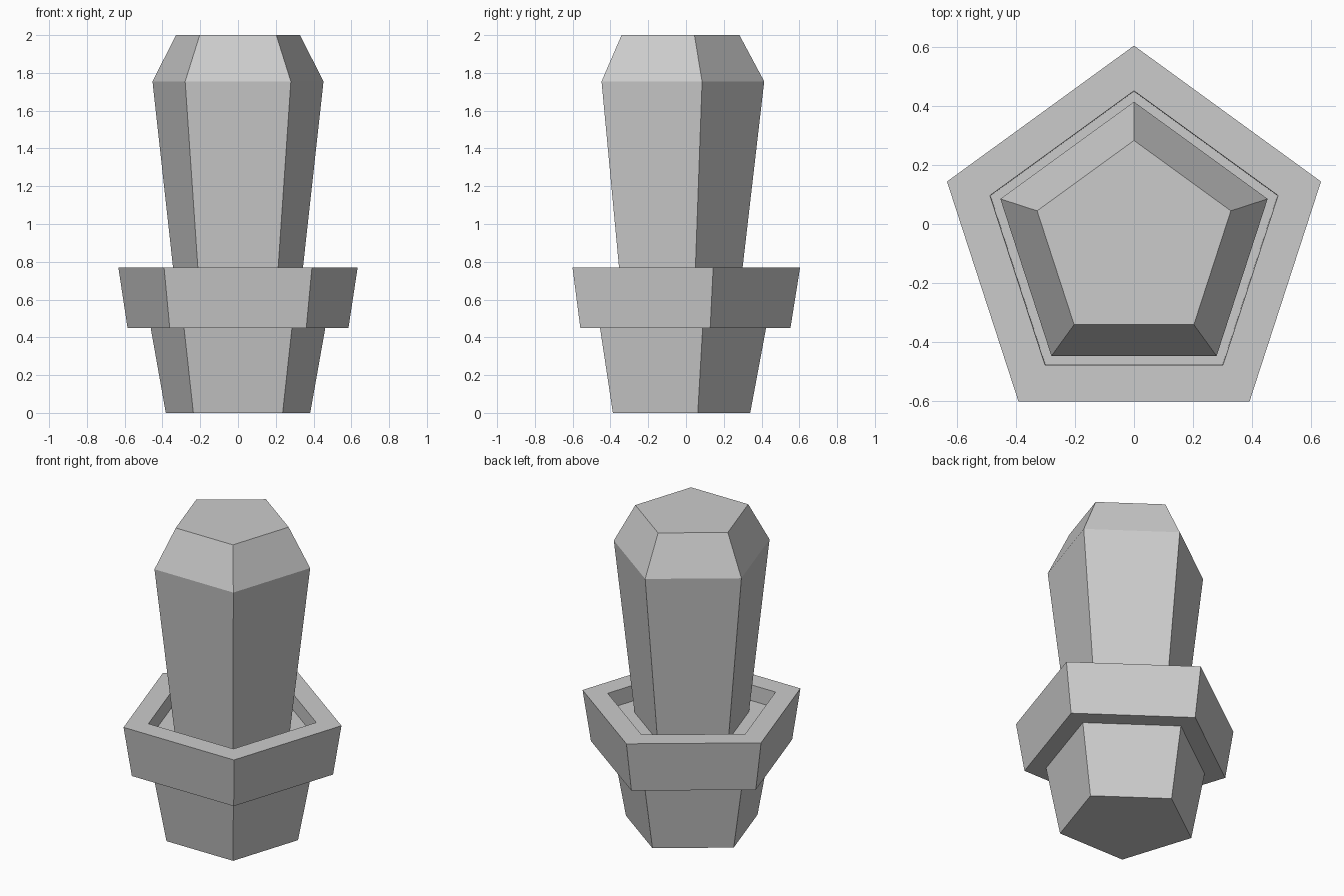
import bpy, bmesh
from math import sin, cos, tau

if "Cube" in bpy.data.objects:
    bpy.data.objects.remove(bpy.data.objects["Cube"])

SIDES = 5
CENTRE_Y = -0.062  # puts the pentagon's bounding box on y = 0


def lathe(name, profile):
    """Five-sided solid from (radius, z) rings, capped at both ends."""
    bm = bmesh.new()
    rings = []
    for r, z in profile:
        rings.append([bm.verts.new((r * sin(tau * i / SIDES),
                                    CENTRE_Y + r * cos(tau * i / SIDES), z))
                      for i in range(SIDES)])
    for a, b in zip(rings, rings[1:]):
        for i in range(SIDES):
            j = (i + 1) % SIDES
            bm.faces.new((a[i], a[j], b[j], b[i]))
    bm.faces.new(rings[0])
    bm.faces.new(rings[-1])
    bmesh.ops.recalc_face_normals(bm, faces=bm.faces)
    mesh = bpy.data.meshes.new(name)
    bm.to_mesh(mesh)
    bm.free()
    obj = bpy.data.objects.new(name, mesh)
    bpy.context.collection.objects.link(obj)
    return obj


# Pot: tapered body, overhanging rim, recessed soil surface
lathe("plant_pot", [(0.402, 0), (0.486, 0.45), (0.615, 0.45),
                    (0.666, 0.77), (0.513, 0.77), (0.511, 0.67)])

# Cactus: widening column with a bevelled top
lathe("cactus", [(0.35, 0.67), (0.476, 1.755), (0.345, 2.0)])
